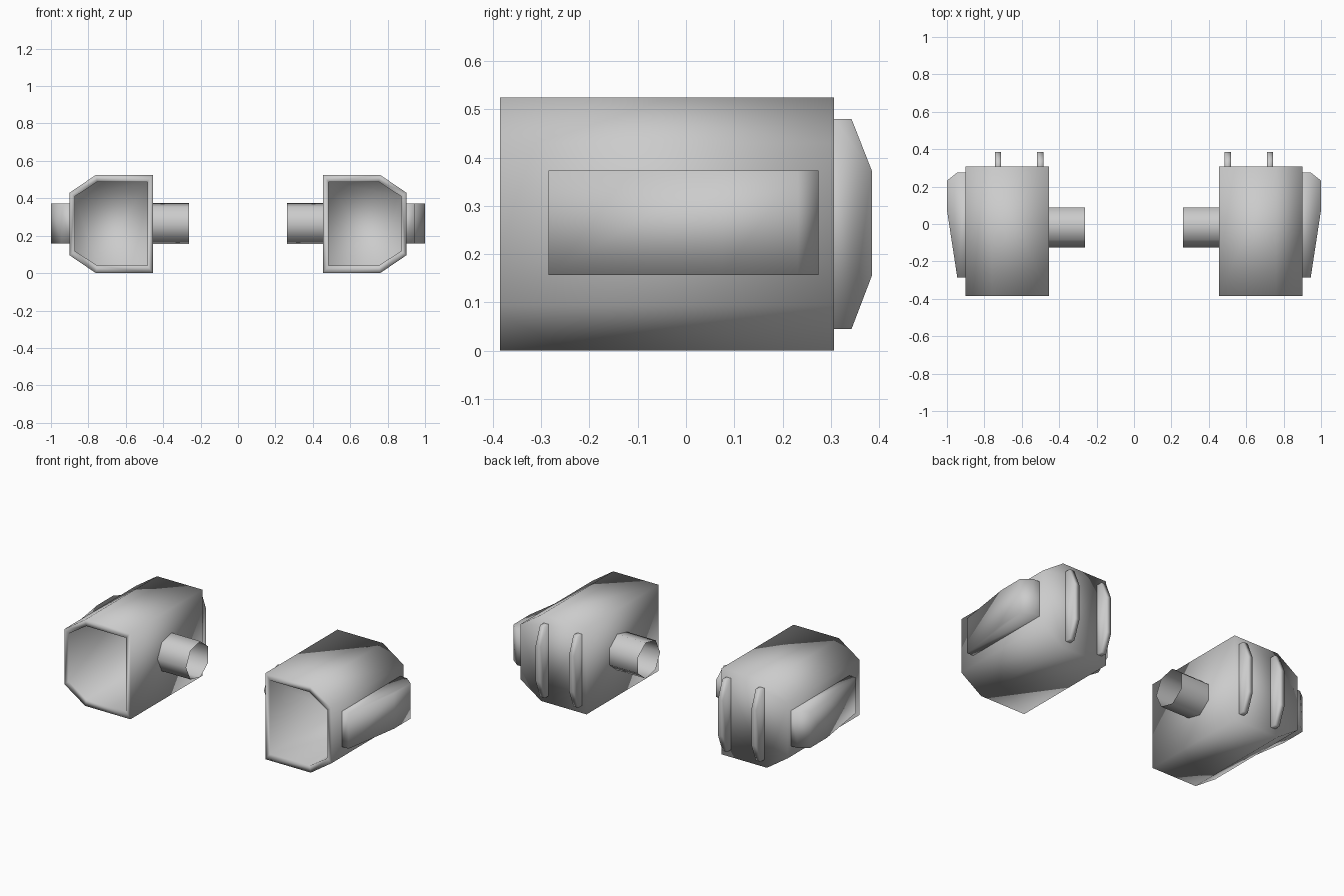
import bpy, bmesh, math

if "Cube" in bpy.data.objects:
    bpy.data.objects.remove(bpy.data.objects["Cube"])


def finish(bm, name):
    bmesh.ops.recalc_face_normals(bm, faces=bm.faces[:])
    mesh = bpy.data.meshes.new(name)
    bm.to_mesh(mesh)
    bm.free()
    for p in mesh.polygons:
        p.use_smooth = True
    obj = bpy.data.objects.new(name, mesh)
    bpy.context.collection.objects.link(obj)
    return obj


def loft(name, rings, cap_start=True, cap_end=True, closed=True):
    """Bridge a series of equal-length point rings, optionally capping the ends."""
    bm = bmesh.new()
    vs = [[bm.verts.new(p) for p in ring] for ring in rings]
    n = len(vs[0])
    for a, b in zip(vs, vs[1:]):
        for i in range(n if closed else n - 1):
            j = (i + 1) % n
            bm.faces.new((a[i], a[j], b[j], b[i]))
    if cap_start:
        bm.faces.new(vs[0])
    if cap_end:
        bm.faces.new(vs[-1])
    return finish(bm, name)


# Cross-sections (x, z) of the housing and its hollow
outer = [(0.455, 0.0), (0.76, 0.0), (0.90, 0.095), (0.90, 0.43), (0.76, 0.525), (0.455, 0.525)]
inner = [(0.484, 0.04), (0.752, 0.04), (0.872, 0.118), (0.872, 0.41), (0.752, 0.488), (0.484, 0.488)]
# Side panel plan (x, y) and rear rib profile (y, z), open where they meet the housing
panel = [(0.90, -0.285), (0.945, -0.285), (1.0, 0.075), (1.0, 0.232), (0.945, 0.275), (0.90, 0.275)]
rib = [(0.307, 0.045), (0.343, 0.045), (0.385, 0.155), (0.385, 0.373), (0.343, 0.48), (0.307, 0.48)]

for side, s in (("right", 1), ("left", -1)):
    # Hollow housing, open at the front
    loft(f"{side}_housing", [
        [(s * x, 0.307, z) for x, z in outer],
        [(s * x, -0.385, z) for x, z in outer],
        [(s * x, -0.385, z) for x, z in inner],
        [(s * x, 0.27, z) for x, z in inner]])

    # Tapered outer side panel
    loft(f"{side}_side_panel", [[(s * x, y, z) for x, y in panel] for z in (0.157, 0.373)],
         closed=False)

    # Two rear ribs
    for k, x0 in enumerate((0.485, 0.71)):
        loft(f"{side}_rear_rib_{k + 1}",
             [[(s * x, y, z) for y, z in rib] for x in (x0, x0 + 0.033)], closed=False)

    # Seven-sided open connecting tube on the inner side
    ring = [(-0.013 - 0.112 * math.cos(i * math.tau / 7),
             0.266 + 0.112 * math.sin(i * math.tau / 7)) for i in range(7)]
    loft(f"{side}_connecting_tube", [[(s * x, y, z) for y, z in ring] for x in (0.262, 0.455)],
         cap_start=False, cap_end=False)
